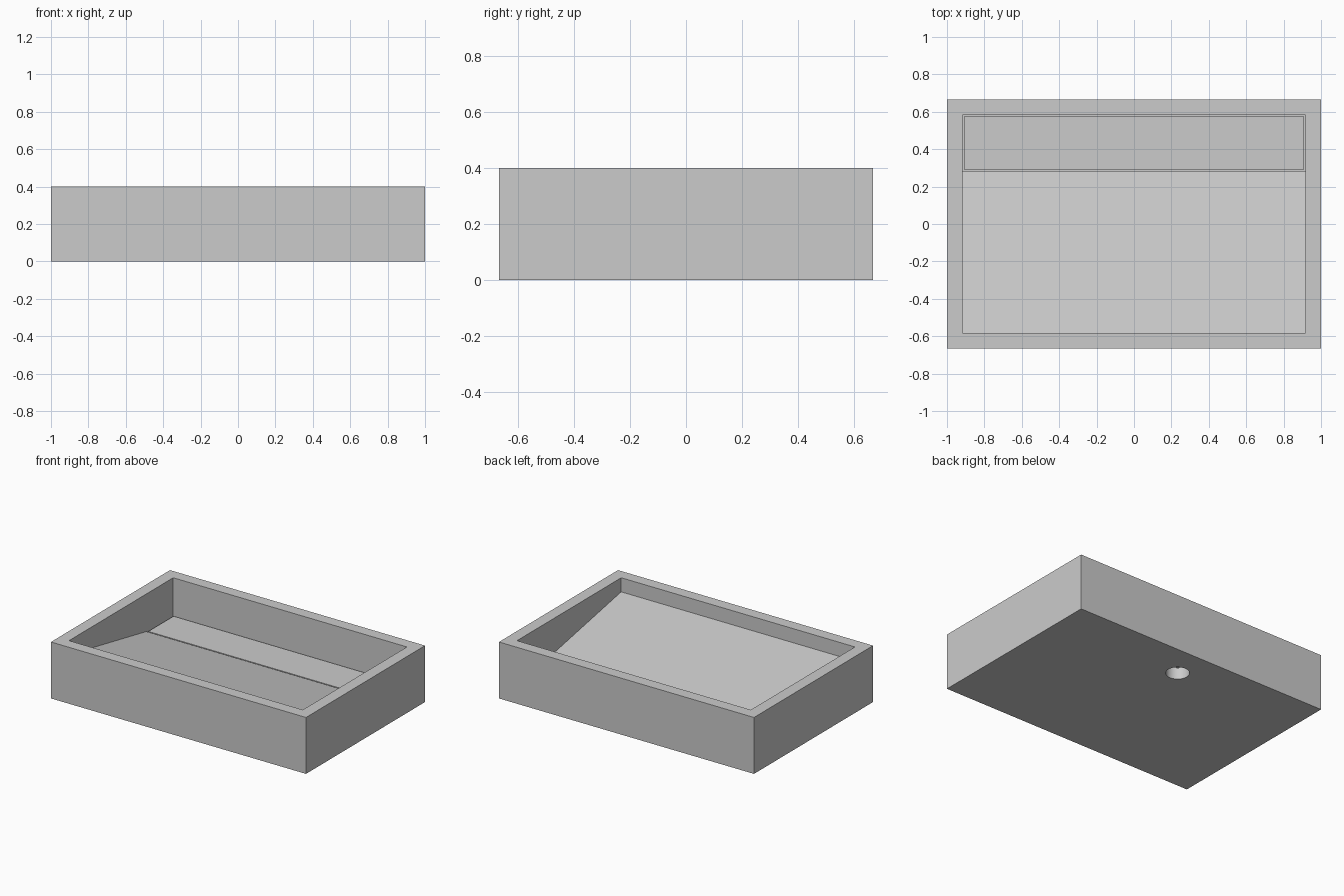
import bpy, bmesh
from mathutils import Vector

if "Cube" in bpy.data.objects:
    bpy.data.objects.remove(bpy.data.objects["Cube"])


def add_object(name, bm):
    bmesh.ops.recalc_face_normals(bm, faces=bm.faces)
    mesh = bpy.data.meshes.new(name)
    bm.to_mesh(mesh)
    bm.free()
    obj = bpy.data.objects.new(name, mesh)
    bpy.context.collection.objects.link(obj)
    return obj


def extrude_profile(name, yz, half_width):
    """Extrude a YZ profile symmetrically along x."""
    bm = bmesh.new()
    face = bm.faces.new([bm.verts.new((-half_width, y, z)) for y, z in yz])
    new = bmesh.ops.extrude_face_region(bm, geom=[face])["geom"]
    verts = [v for v in new if isinstance(v, bmesh.types.BMVert)]
    bmesh.ops.translate(bm, verts=verts, vec=Vector((2 * half_width, 0, 0)))
    return add_object(name, bm)


def rect(y0, y1, z0, z1):
    return [(y0, z0), (y1, z0), (y1, z1), (y0, z1)]


def cut(target, cutter):
    mod = target.modifiers.new("cut", "BOOLEAN")
    mod.operation = "DIFFERENCE"
    mod.solver = "EXACT"
    mod.object = cutter
    bpy.context.view_layer.objects.active = target
    bpy.ops.object.modifier_apply(modifier=mod.name)
    bpy.data.objects.remove(cutter)


WALL = 0.0833
SLOT_Y = 0.2833           # front edge of the drain channel
BACK_Y = 0.6667 - WALL    # inner back wall
LEDGE_Z = 0.1333          # low end of the sloped floor
CHANNEL_Z = 0.0833

# Solid basin block
basin = extrude_profile("basin", rect(-0.6667, 0.6667, 0, 0.4), 1.0)

# Bowl with sloped floor and drain channel at the back
bowl = extrude_profile("bowl_cutter", [
    (-BACK_Y, 0.5), (-BACK_Y, 0.3), (SLOT_Y, LEDGE_Z),
    (SLOT_Y, CHANNEL_Z), (BACK_Y, CHANNEL_Z), (BACK_Y, 0.5)], 1 - WALL)
cut(basin, bowl)

# Drain hole through the channel floor
mid_y = (SLOT_Y + BACK_Y) / 2
bpy.ops.mesh.primitive_cylinder_add(vertices=48, radius=0.076, depth=0.2,
                                    location=(0, mid_y, 0.02))
cut(basin, bpy.context.object)

bpy.ops.object.select_all(action="DESELECT")
basin.select_set(True)
bpy.context.view_layer.objects.active = basin
bpy.ops.object.shade_smooth_by_angle()

# Loose cover plate sitting in the channel with a thin gap all round
gap = 0.009
drain_cover = extrude_profile(
    "drain_cover", rect(SLOT_Y + gap, BACK_Y - gap, 0.1, LEDGE_Z), 1 - WALL - gap)
